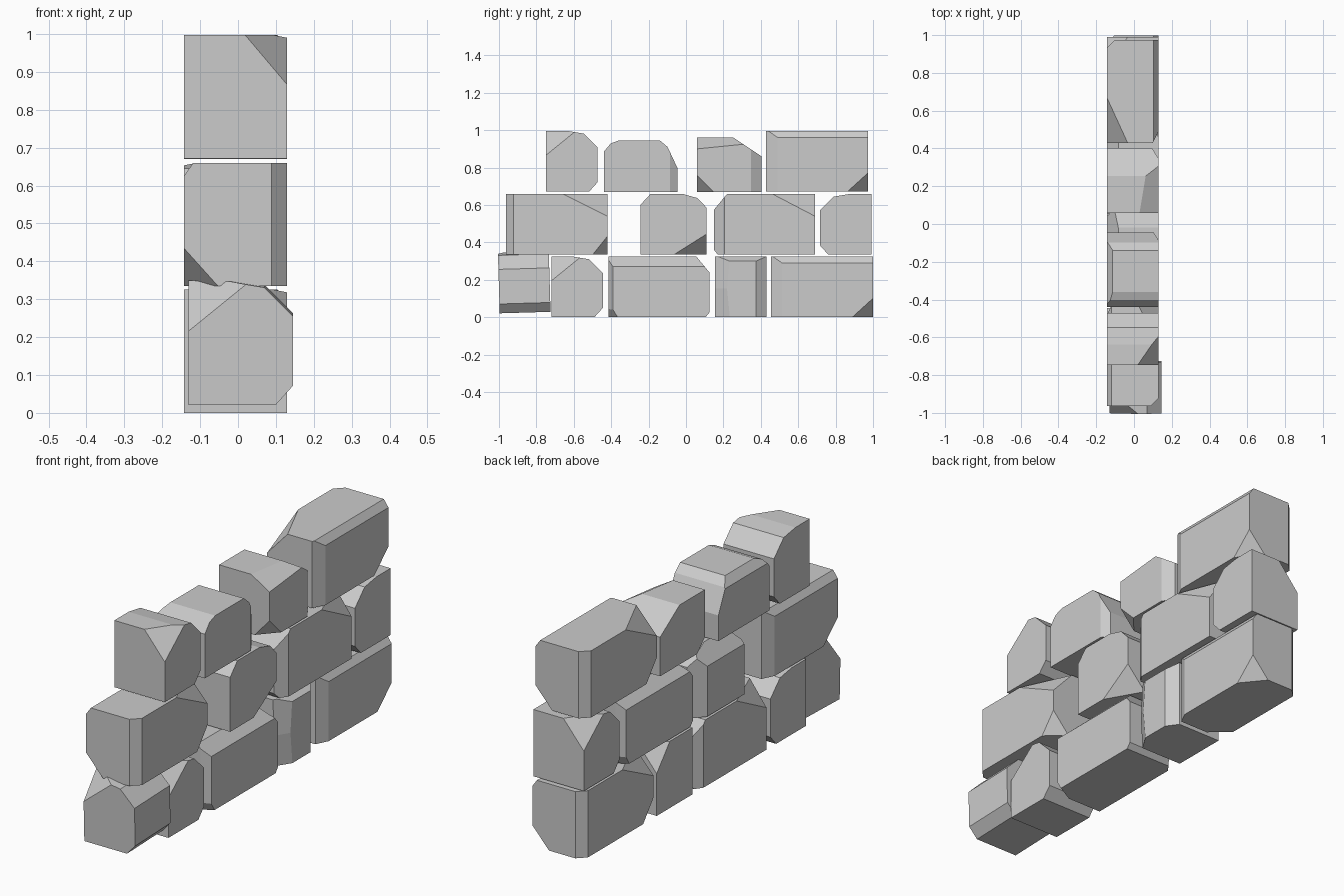
import bpy, bmesh
from math import pi
from mathutils import Vector

if "Cube" in bpy.data.objects:
    bpy.data.objects.remove(bpy.data.objects["Cube"])


def stone_mesh(name, size, cuts):
    """Box cut by planes; each cut = corner signs + distances (sign 0 = edge cut)."""
    bm = bmesh.new()
    bmesh.ops.create_cube(bm, size=1)
    bmesh.ops.scale(bm, vec=size, verts=bm.verts)
    for signs, dist in cuts:
        normal, point = Vector(), Vector()
        first = True
        for i in range(3):
            if signs[i]:
                normal[i] = signs[i] / dist[i]
                point[i] = signs[i] * (size[i] / 2 - (dist[i] if first else 0))
                first = False
        geom = bm.verts[:] + bm.edges[:] + bm.faces[:]
        cut = bmesh.ops.bisect_plane(bm, geom=geom, dist=1e-5, plane_co=point,
                                     plane_no=normal.normalized(), clear_outer=True)
        edges = [e for e in cut["geom_cut"] if isinstance(e, bmesh.types.BMEdge)]
        if len(edges) > 2:
            bmesh.ops.contextual_create(bm, geom=edges)
    bmesh.ops.recalc_face_normals(bm, faces=bm.faces)
    bmesh.ops.translate(bm, vec=(0, 0, size[2] / 2), verts=bm.verts)
    me = bpy.data.meshes.new(name)
    bm.to_mesh(me)
    bm.free()
    return me


def place(name, me, y, z, turn=0, x=-0.007, tilt=0):
    ob = bpy.data.objects.new(name, me)
    ob.location = (x, y, z)
    ob.rotation_euler = (0, tilt, turn)
    bpy.context.collection.objects.link(ob)


# Long stone with bevelled ends
long_a = stone_mesh("long_stone_a", (0.272, 0.545, 0.325), [
    ((1, 0, 1), (0.025, 1, 0.035)),
    ((1, -1, 0), (0.03, 0.06, 1)),
    ((-1, 1, 0), (0.04, 0.04, 1)),
    ((1, 1, -1), (0.09, 0.11, 0.10)),
    ((-1, -1, 1), (0.11, 0.24, 0.12)),
    ((-1, -1, -1), (0.09, 0.08, 0.10))])

# Long stone with a sloped end
long_b = stone_mesh("long_stone_b", (0.272, 0.54, 0.325), [
    ((0, -1, 1), (1, 0.07, 0.085)),
    ((0, -1, -1), (1, 0.02, 0.025)),
    ((1, -1, 0), (0.04, 0.055, 1)),
    ((-1, 0, 1), (0.06, 1, 0.055)),
    ((-1, 1, 0), (0.04, 0.025, 1)),
    ((-1, 1, -1), (0.09, 0.05, 0.08)),
    ((1, 1, 1), (0.09, 0.23, 0.12))])

# Cube-like end stone
cube = stone_mesh("cube_stone", (0.272, 0.275, 0.325), [
    ((0, 1, 1), (1, 0.165, 0.0275)),
    ((0, 1, 1), (1, 0.09, 0.09)),
    ((0, 1, -1), (1, 0.045, 0.05)),
    ((1, -1, 1), (0.11, 0.16, 0.13))])

# Irregular small stones
middle = stone_mesh("middle_stone", (0.272, 0.355, 0.325), [
    ((0, -1, 1), (1, 0.055, 0.06)),
    ((0, 1, 1), (1, 0.13, 0.037)),
    ((0, 1, 1), (1, 0.07, 0.075)),
    ((1, 1, -1), (0.10, 0.175, 0.11)),
    ((-1, 1, 0), (0.06, 0.07, 1)),
    ((-1, 0, 1), (0.06, 1, 0.08))])
narrow = stone_mesh("narrow_stone", (0.272, 0.275, 0.325), [
    ((1, -1, 1), (0.05, 0.08, 0.9)),
    ((1, -1, -1), (0.05, 0.08, 0.8)),
    ((1, 1, 0), (0.04, 0.055, 1)),
    ((1, 0, 1), (0.04, 1, 0.025)),
    ((-1, 1, 1), (0.10, 0.10, 0.12))])
low = stone_mesh("low_stone", (0.272, 0.395, 0.275), [
    ((0, -1, 1), (1, 0.08, 0.03)),
    ((0, -1, 1), (1, 0.05, 0.06)),
    ((0, 1, 1), (1, 0.095, 0.08)),
    ((0, 1, 1), (1, 0.07, 0.15)),
    ((1, 1, 0), (0.025, 0.04, 1)),
    ((-1, 0, 1), (0.03, 1, 0.04))])
peaked = stone_mesh("peaked_stone", (0.272, 0.345, 0.29), [
    ((0, 1, 1), (1, 0.15, 0.10)),
    ((1, -1, 1), (0.10, 0.60, 0.06)),
    ((1, 1, 0), (0.035, 0.055, 1)),
    ((1, -1, -1), (0.08, 0.09, 0.09)),
    ((-1, -1, -1), (0.05, 0.06, 0.06))])

# Bottom row
place("bottom_front_stone", cube, -0.86, 0.025, -pi / 2, x=0.007, tilt=0.03)
place("bottom_cube_stone", cube, -0.582, 0)
place("bottom_long_stone", long_b, -0.145, 0, pi)
place("bottom_narrow_stone", narrow, 0.292, 0)
place("bottom_back_stone", long_a, 0.726, 0)

# Middle row
place("middle_front_stone", long_a, -0.691, 0.335, pi)
place("middle_small_stone", middle, -0.067, 0.335)
place("middle_long_stone", long_b, 0.42, 0.335)
place("middle_back_stone", cube, 0.853, 0.335, pi)

# Top row
place("top_front_stone", cube, -0.61, 0.672)
place("top_low_stone", low, -0.242, 0.67)
place("top_peaked_stone", peaked, 0.231, 0.67)
place("top_back_stone", long_a, 0.701, 0.672)
